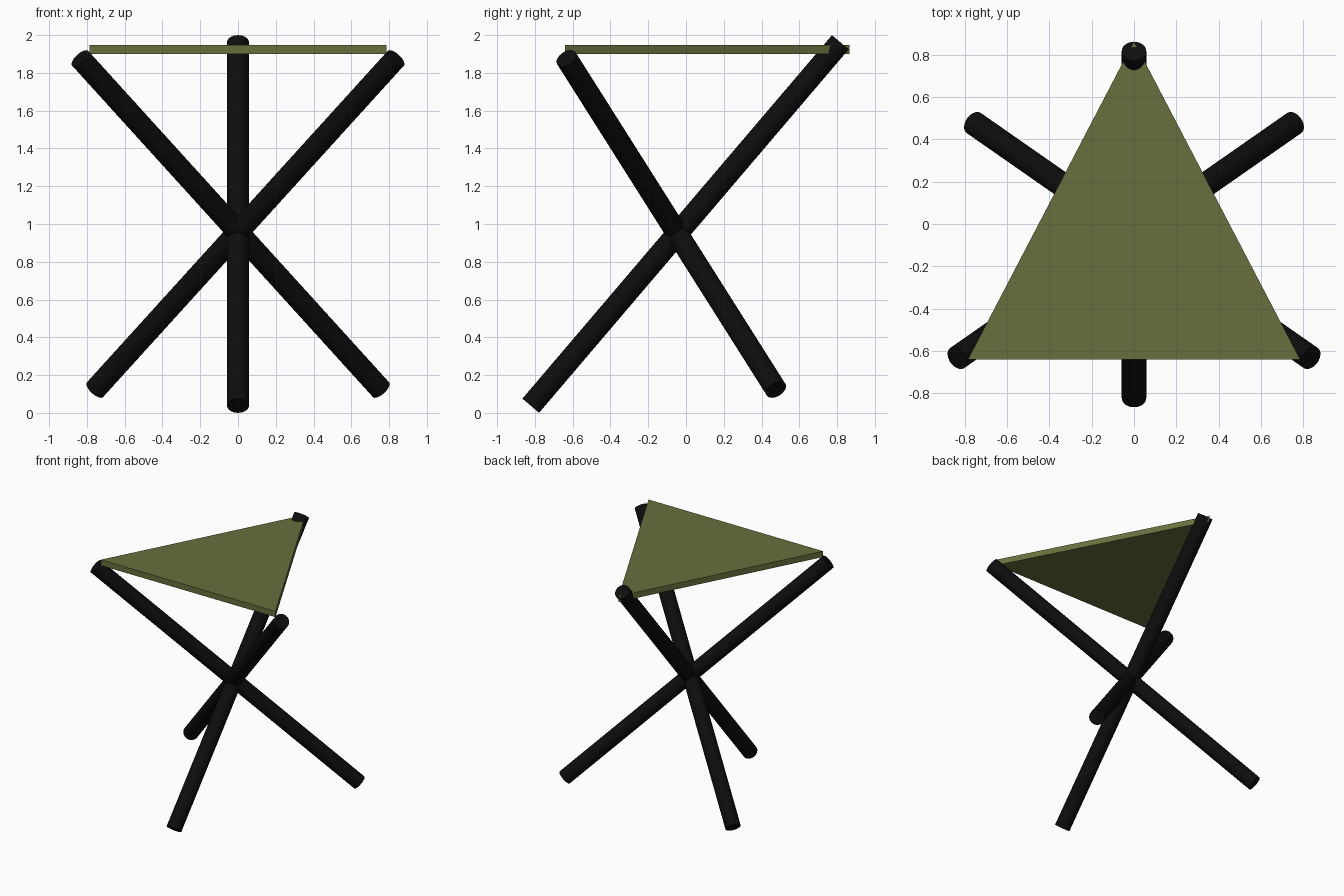
import bpy, bmesh, math
from mathutils import Vector

cube = bpy.data.objects.get("Cube")
if cube:
    bpy.data.objects.remove(cube, do_unlink=True)


def make_material(name, rgb):
    mat = bpy.data.materials.new(name)
    mat.use_nodes = True
    color = (*rgb, 1.0)
    mat.diffuse_color = color
    mat.node_tree.nodes["Principled BSDF"].inputs["Base Color"].default_value = color
    return mat


black = make_material("black", (0.004, 0.004, 0.004))
olive = make_material("olive green", (0.14, 0.158, 0.048))


def pole(name, start, end, radius=0.058):
    """Round pole running between two points."""
    start, end = Vector(start), Vector(end)
    axis = end - start
    bpy.ops.mesh.primitive_cylinder_add(
        vertices=32, radius=radius, depth=axis.length, location=(start + end) / 2,
        rotation=axis.to_track_quat('Z', 'Y').to_euler())
    obj = bpy.context.object
    obj.name = name
    obj.data.materials.append(black)
    bpy.ops.object.shade_smooth_by_angle(angle=math.radians(40))


# Three crossed legs
pole("rear_leg", (0, -0.822, 0.038), (0, 0.817, 1.962))
for side, label in ((1, "left"), (-1, "right")):
    pole(label + "_leg", (-side * 0.757, 0.477, 0.123), (side * 0.835, -0.633, 1.877))

# Triangular seat panel
bm = bmesh.new()
corners = [(-0.785, -0.64), (0.785, -0.64), (0, 0.865)]
base = bm.faces.new([bm.verts.new((x, y, 1.9)) for x, y in corners])
top = bmesh.ops.extrude_face_region(bm, geom=[base])["geom"]
bmesh.ops.translate(bm, vec=(0, 0, 0.047),
                    verts=[v for v in top if isinstance(v, bmesh.types.BMVert)])
bmesh.ops.recalc_face_normals(bm, faces=bm.faces)
mesh = bpy.data.meshes.new("seat")
bm.to_mesh(mesh)
bm.free()
mesh.materials.append(olive)
bpy.context.collection.objects.link(bpy.data.objects.new("seat", mesh))
